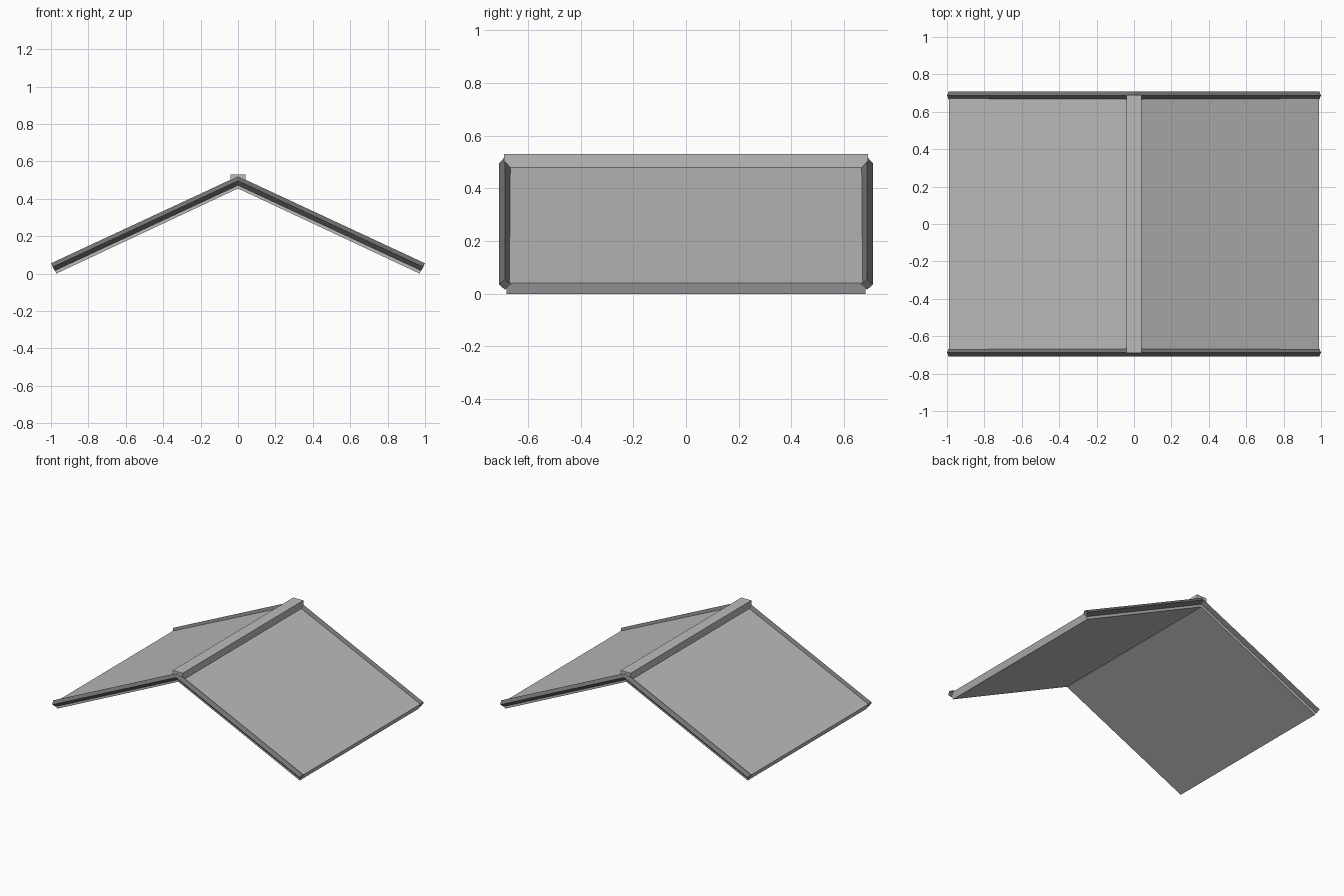
import bpy, bmesh
from mathutils import Vector

if "Cube" in bpy.data.objects:
    bpy.data.objects.remove(bpy.data.objects["Cube"])


def material(name, value):
    m = bpy.data.materials.new(name)
    m.diffuse_color = (value, value, value, 1)
    m.use_nodes = True
    m.node_tree.nodes["Principled BSDF"].inputs["Base Color"].default_value = m.diffuse_color
    return m


light_grey = material("light_grey", 0.50)
dark_grey = material("dark_grey", 0.17)


def loft(name, rings, mat):
    """Skin a row of matching cross-sections and cap both ends."""
    bm = bmesh.new()
    loops = [[bm.verts.new(p) for p in ring] for ring in rings]
    n = len(loops[0])
    for a, b in zip(loops, loops[1:]):
        for i in range(n):
            j = (i + 1) % n
            bm.faces.new((a[i], a[j], b[j], b[i]))
    bm.faces.new(loops[0])
    bm.faces.new(loops[-1])
    bmesh.ops.recalc_face_normals(bm, faces=bm.faces[:])
    mesh = bpy.data.meshes.new(name)
    bm.to_mesh(mesh)
    bm.free()
    mesh.materials.append(mat)
    ob = bpy.data.objects.new(name, mesh)
    bpy.context.collection.objects.link(ob)
    return ob


# Folded roof slab: chevron profile extruded front to back
profile = [(-0.99, 0.041), (0, 0.498), (0.99, 0.041),
           (0.971, 0), (0, 0.455), (-0.971, 0)]
loft("roof_slab", [[(x, y, z) for x, z in profile] for y in (-0.682, 0.682)], light_grey)

# Ridge cap: square bar along the top
cap = [(-0.04, 0.478), (0.04, 0.478), (0.04, 0.53), (-0.04, 0.53)]
loft("ridge_cap", [[(x, y, z) for x, z in cap] for y in (-0.69, 0.69)], light_grey)

# Gable trims: diamond-section rods mitred at the ridge
R = 0.022


def diamond(centre, up):
    c, u, side = Vector(centre), Vector(up), Vector((0, R, 0))
    return [c + u, c + side, c - u, c - side]


for name, y in (("front_trim", -0.687), ("back_trim", 0.687)):
    loft(name, [diamond((-0.99, y, 0.035), (-0.0095, 0, 0.02)),
                diamond((0, y, 0.496), (0, 0, 0.0243)),
                diamond((0.99, y, 0.035), (0.0095, 0, 0.02))], dark_grey)
